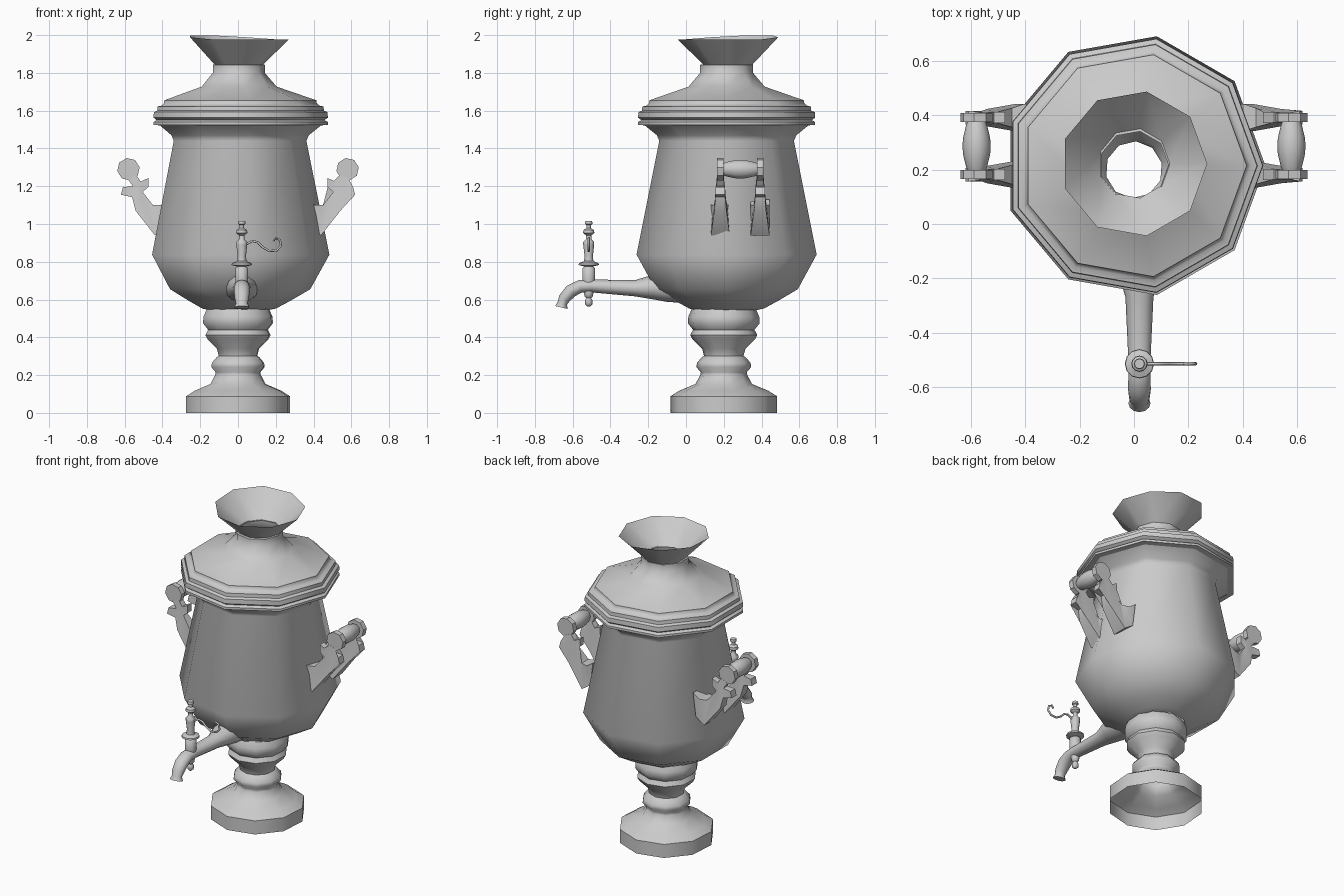
import bpy, bmesh, math
from mathutils import Vector

if "Cube" in bpy.data.objects:
    bpy.data.objects.remove(bpy.data.objects["Cube"])


def finish(name, bm, angle=50):
    bmesh.ops.recalc_face_normals(bm, faces=bm.faces)
    me = bpy.data.meshes.new(name)
    bm.to_mesh(me)
    bm.free()
    ob = bpy.data.objects.new(name, me)
    bpy.context.collection.objects.link(ob)
    bpy.ops.object.select_all(action='DESELECT')
    ob.select_set(True)
    bpy.context.view_layer.objects.active = ob
    bpy.ops.object.shade_smooth_by_angle(angle=math.radians(angle))
    return ob


def bridge(bm, rings, caps):
    """Skin a list of vertex rings, optionally closing both ends."""
    n = len(rings[0])
    for a, b in zip(rings, rings[1:]):
        for i in range(n):
            j = (i + 1) % n
            bm.faces.new((a[i], a[j], b[j], b[i]))
    if caps:
        bm.faces.new(rings[0][::-1])
        bm.faces.new(rings[-1])


def lathe(name, profile, center, sides, phase=0, caps=False, axis='Z', tweak=None, angle=50):
    """Revolve (radius, height) points about a vertical or y axis."""
    bm = bmesh.new()
    rings = []
    for k, (r, h) in enumerate(profile):
        ring = []
        for i in range(sides):
            a = math.radians(phase) + 2 * math.pi * i / sides
            c, s = r * math.cos(a), r * math.sin(a)
            p = Vector((c, s, h)) if axis == 'Z' else Vector((c, h, s))
            if tweak and k == len(profile) - 1:
                p.z += tweak(a)
            ring.append(bm.verts.new(p + Vector(center)))
        rings.append(ring)
    bridge(bm, rings, caps)
    return finish(name, bm, angle)


def tube(name, path, sides, widen=1.0):
    """Sweep a round section along (x, y, z, radius) points."""
    bm = bmesh.new()
    pts = [Vector(p[:3]) for p in path]
    normal = Vector((1, 0, 0)) if len({p[0] for p in path}) == 1 else Vector((0, 1, 0))
    rings = []
    for i, p in enumerate(pts):
        t = (pts[min(i + 1, len(pts) - 1)] - pts[max(i - 1, 0)]).normalized()
        side = t.cross(normal)
        r = path[i][3]
        rings.append([bm.verts.new(p + normal * (r * widen * math.cos(2 * math.pi * k / sides))
                                   + side * (r * math.sin(2 * math.pi * k / sides)))
                      for k in range(sides)])
    bridge(bm, rings, True)
    return finish(name, bm)


# Pedestal: hollow, open underneath
lathe("pedestal", [(.283, 0), (.283, .088), (.235, .118), (.15, .153), (.125, .2), (.122, .215),
                   (.146, .243), (.142, .265), (.116, .295), (.105, .302), (.115, .34),
                   (.166, .39), (.178, .412), (.163, .44), (.191, .475), (.188, .51), (.17, .55)],
      (0, .2, 0), 10, 14)

# Vessel: nine-sided shell
lathe("vessel", [(.165, .545), (.2, .552), (.275, .592), (.383, .655), (.484, .838),
                 (.362, 1.44), (.375, 1.47), (.44, 1.522)], (0, .215, 0), 9)

# Lid with stepped rim
lathe("lid", [(.44, 1.522), (.476, 1.525), (.476, 1.54), (.458, 1.55), (.476, 1.563),
              (.474, 1.592), (.455, 1.6), (.453, 1.622), (.43, 1.627), (.417, 1.64),
              (.415, 1.655), (.205, 1.727), (.142, 1.8), (.142, 1.843), (.128, 1.845)],
      (0, .215, 0), 9, angle=42)

# Flared chimney with slightly raised far-left lip
lathe("chimney", [(.128, 1.84), (.27, 1.977)], (0, .222, 0), 9,
      tweak=lambda a: .023 * max(0, math.cos(a - math.radians(140))))

# Side handles: pairs of scrolled brackets (x, z, half thickness), discs and a turned grip
bracket = [(.36, 1.13, .05), (.405, 1.1, .05), (.45, 1.1, .035), (.505, 1.17, .02), (.475, 1.195, .02),
           (.475, 1.243, .02), (.515, 1.225, .02), (.54, 1.26, .018), (.585, 1.24, .018),
           (.557, 1.2, .02), (.61, 1.195, .025), (.62, 1.155, .025), (.56, 1.142, .025),
           (.542, 1.07, .032), (.44, .94, .05), (.38, .98, .05)]
for side, label in ((1, "right"), (-1, "left")):
    for y, place in ((.182, "front"), (.392, "back")):
        bm = bmesh.new()
        rings = [[bm.verts.new((side * x, y + d * w, z)) for x, z, w in bracket] for d in (-1, 1)]
        bridge(bm, rings, True)
        bmesh.ops.triangulate(bm, faces=[f for f in bm.faces if len(f.verts) > 4])
        finish(label + "_bracket_" + place, bm, 30)
        lathe(label + "_disc_" + place, [(.06, -.017), (.06, .017)],
              (side * .58, y, 1.29), 8, 10, True, 'Y', angle=30)
    lathe(label + "_grip", [(.03, -.095), (.038, -.08), (.05, -.03), (.052, 0),
                            (.05, .03), (.038, .08), (.03, .095)],
          (side * .58, .287, 1.29), 10, 0, True, 'Y')

# Spout pipe bending down to a small flared mouth
TX = .02
tube("spout", [(TX, y, z, r) for y, z, r in
               [(.02, .66, .08), (-.1, .662, .074), (-.18, .666, .064), (-.27, .66, .043),
                (-.5, .672, .034), (-.56, .67, .034), (-.61, .645, .035), (-.645, .605, .031),
                (-.655, .58, .026), (-.66, .558, .034)]], 12, 1.2)

# Vertical tap valve
lathe("tap_valve", [(.008, .564), (.019, .575), (.019, .597), (.012, .608), (.022, .618),
                    (.024, .63), (.034, .7), (.034, .765), (.022, .775), (.054, .783),
                    (.052, .793), (.025, .803), (.022, .83), (.029, .89), (.029, .905),
                    (.014, .92), (.014, .94), (.03, .952), (.028, .968), (.012, .978),
                    (.012, .995), (.02, 1.0), (.018, 1.015)], (TX, -.515, 0), 12, 0, True)

# Curled tap lever
tube("tap_lever", [(x, -.515, z, .006) for x, z in
                   [(.02, .87), (.045, .893), (.075, .91), (.105, .903), (.13, .878), (.165, .857),
                    (.205, .86), (.228, .885), (.222, .915), (.2, .926), (.187, .91)]], 8)
